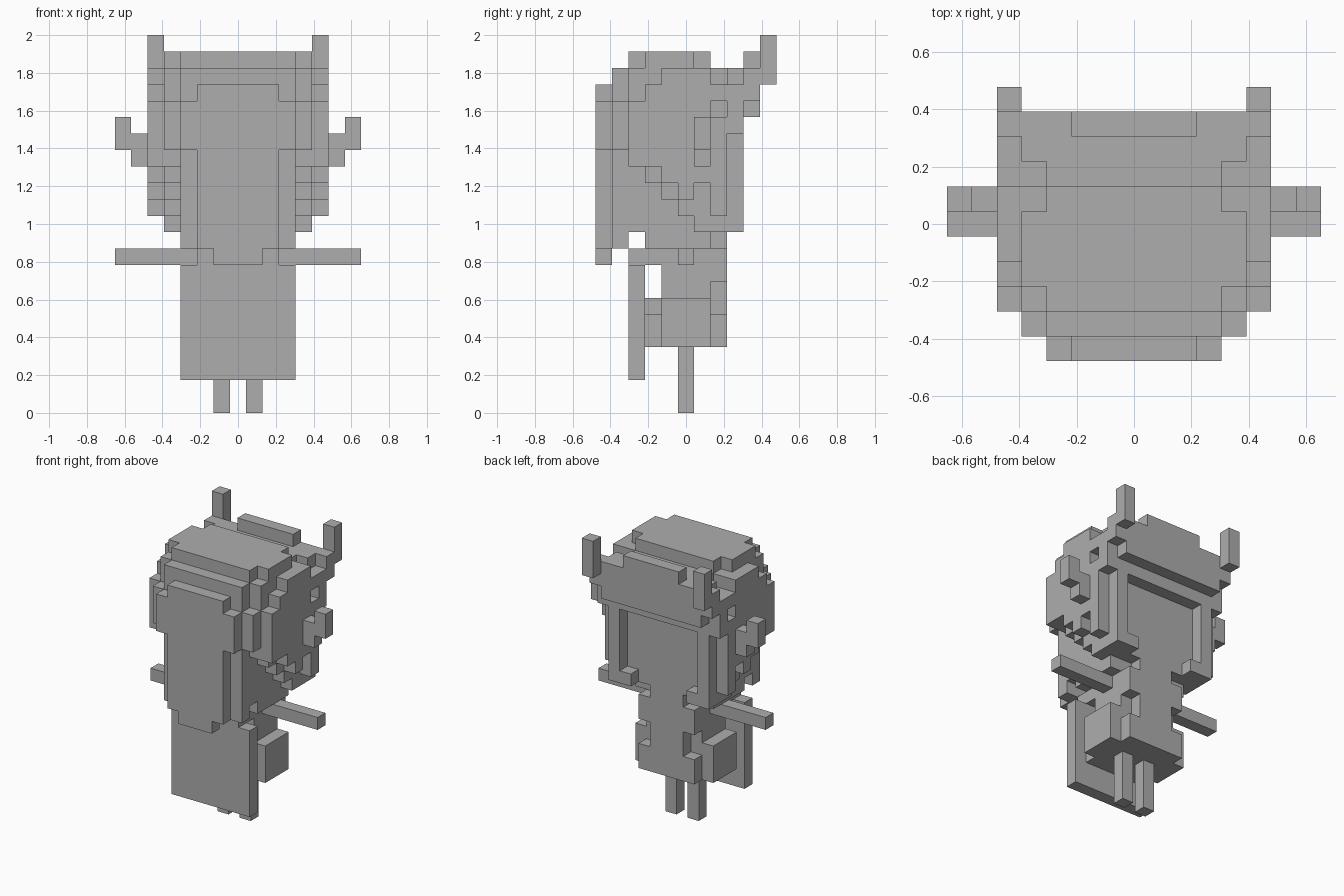
import bpy, bmesh
from mathutils import Vector

if "Cube" in bpy.data.objects:
    bpy.data.objects.remove(bpy.data.objects["Cube"])

V = 2 / 23                      # edge length of one block
cells = {}                      # block position -> part name


def box(part, x, y, z):
    """Fill blocks mirrored in x: x = (inner, outer), y = (front, back), z = (bottom, top)."""
    for i in range(x[0], x[1] + 1):
        for j in range(y[0], y[1] + 1):
            for k in range(z[0], z[1]):
                cells[(i, j, k)] = part
                cells[(-i, j, k)] = part


# legs
box("legs", (1, 1), (0, 0), (0, 4))

# torso with notched back
box("torso", (0, 2), (-1, 1), (4, 10))
box("torso", (0, 1), (2, 2), (4, 11))
box("torso", (2, 2), (2, 2), (4, 6))
box("torso", (2, 2), (2, 2), (8, 10))
box("torso", (0, 2), (-2, -2), (4, 6))
box("torso", (0, 1), (-2, -2), (6, 7))
box("hip_boxes", (3, 3), (-1, 1), (4, 7))

# front slab, collar and arms
box("front_slab", (0, 3), (-3, -3), (2, 9))
box("front_slab", (0, 2), (-3, -2), (9, 10))
box("collar", (0, 3), (-2, 1), (10, 11))
box("arms", (3, 7), (0, 0), (9, 10))

# head core and crown
box("head", (0, 3), (-4, -4), (10, 21))
box("head", (0, 3), (-3, 1), (11, 22))
box("head", (0, 3), (2, 2), (11, 21))

# stepped sides: y row -> (bottom, top)
inner = {-4: (16, 19), -3: (15, 21), -2: (14, 22), -1: (13, 22),
         0: (12, 22), 1: (11, 21), 2: (11, 20), 3: (11, 21)}
outer = {-3: (15, 19), -2: (15, 20), -1: (14, 21), 0: (13, 21),
         1: (14, 21), 2: (12, 20), 3: (17, 20)}
for column, rows in ((4, inner), (5, outer)):
    for row, span in rows.items():
        box("head_sides", (column, column), (row, row), span)
for side in (-5, 5):            # small hole in each side
    del cells[(side, 2, 18)]

# back band, top bar and strip feet
box("back_band", (0, 3), (3, 3), (17, 21))
box("back_band", (0, 4), (4, 4), (18, 21))
box("back_band", (0, 2), (4, 4), (21, 22))
box("back_feet", (3, 4), (3, 3), (11, 12))

# face plate
box("face_plate", (0, 1), (-5, -5), (9, 10))
box("face_plate", (0, 2), (-5, -5), (10, 20))
box("face_plate", (3, 3), (-5, -5), (16, 19))

# ears and horns
box("ears", (6, 6), (1, 1), (15, 17))
box("ears", (7, 7), (1, 1), (16, 18))
box("horns", (5, 5), (4, 4), (19, 21))
box("horns", (5, 5), (5, 5), (20, 23))

grey = bpy.data.materials.new("plain_grey")
grey.diffuse_color = (0.42, 0.42, 0.42, 1)
grey.use_nodes = True
grey.node_tree.nodes["Principled BSDF"].inputs["Base Color"].default_value = grey.diffuse_color


def build(part):
    """Make one object from the outer faces of a part's blocks."""
    bm = bmesh.new()
    for c, name in cells.items():
        if name != part:
            continue
        centre = Vector((c[0], c[1], c[2] + 0.5))
        for axis in range(3):
            for sign in (-1, 1):
                n = Vector((0, 0, 0))
                n[axis] = sign
                if (c[0] + int(n.x), c[1] + int(n.y), c[2] + int(n.z)) in cells:
                    continue
                u = Vector((0, 0, 0))
                u[(axis + 1) % 3] = 0.5
                w = n.cross(u)
                m = centre + n * 0.5
                bm.faces.new([bm.verts.new((m + a * u + b * w) * V)
                              for a, b in ((-1, -1), (1, -1), (1, 1), (-1, 1))])
    bmesh.ops.remove_doubles(bm, verts=bm.verts, dist=V * 0.01)
    bmesh.ops.dissolve_limit(bm, angle_limit=0.01, verts=bm.verts, edges=bm.edges)
    mesh = bpy.data.meshes.new(part)
    bm.to_mesh(mesh)
    bm.free()
    mesh.materials.append(grey)
    bpy.context.collection.objects.link(bpy.data.objects.new(part, mesh))


for part in sorted(set(cells.values())):
    build(part)
